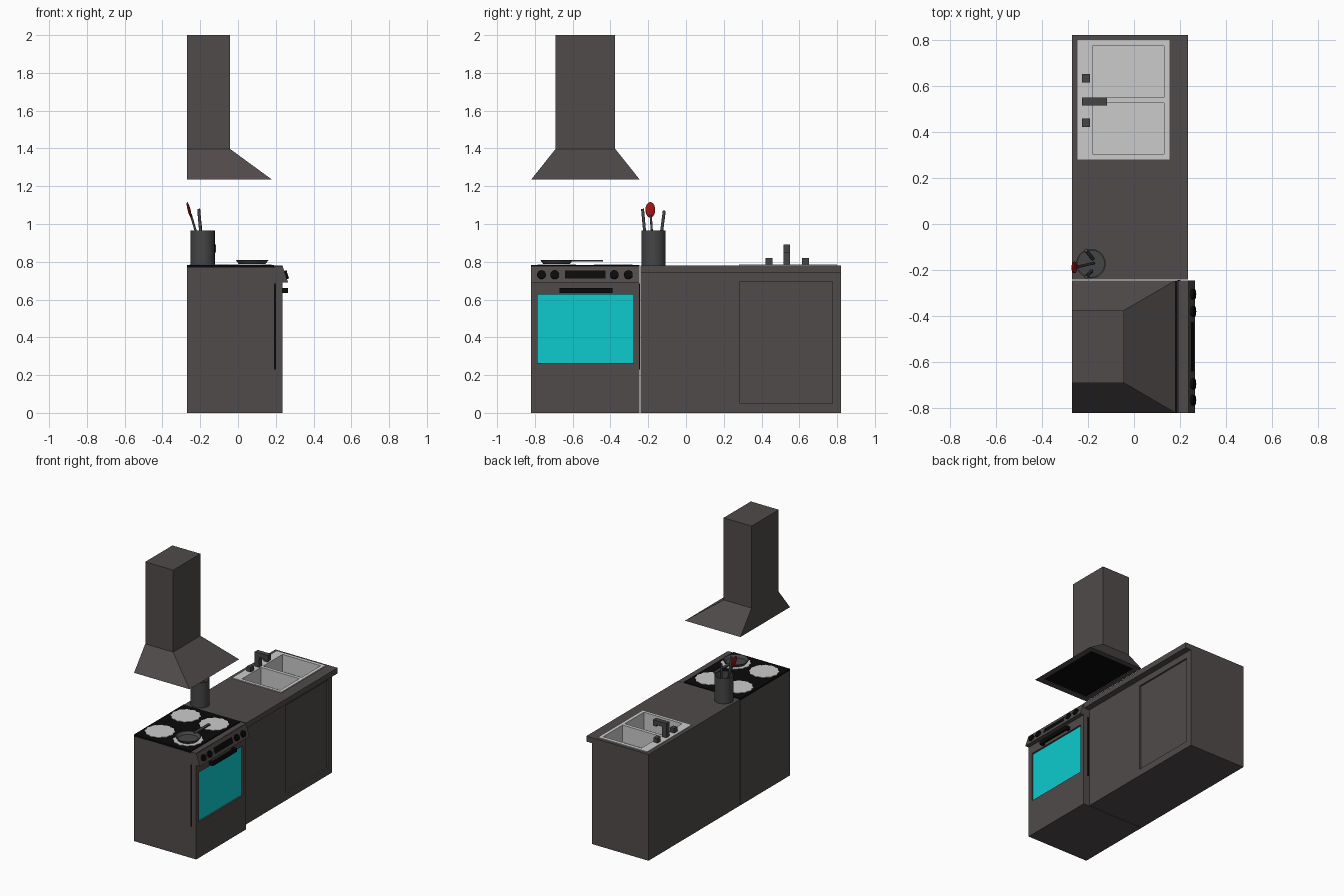
import bpy, bmesh, math
from mathutils import Vector

if "Cube" in bpy.data.objects:
    bpy.data.objects.remove(bpy.data.objects["Cube"])


def mat(name, r, g, b):
    m = bpy.data.materials.new(name)
    m.diffuse_color = (r, g, b, 1)
    m.use_nodes = True
    m.node_tree.nodes["Principled BSDF"].inputs["Base Color"].default_value = m.diffuse_color
    return m


GREY = mat("warm dark grey", 0.08, 0.07, 0.068)
METAL = mat("dark metal", 0.06, 0.06, 0.06)
BLACK = mat("black", 0.003, 0.003, 0.003)
LIGHT = mat("light grey", 0.6, 0.6, 0.6)
CYAN = mat("cyan glass", 0.004, 0.6, 0.62)
RED = mat("red", 0.35, 0.006, 0.006)


def finish(name, bm, m, smooth=False):
    bmesh.ops.recalc_face_normals(bm, faces=bm.faces)
    me = bpy.data.meshes.new(name)
    bm.to_mesh(me)
    bm.free()
    ob = bpy.data.objects.new(name, me)
    bpy.context.collection.objects.link(ob)
    me.materials.append(m)
    if smooth:
        bpy.ops.object.select_all(action='DESELECT')
        ob.select_set(True)
        bpy.context.view_layer.objects.active = ob
        bpy.ops.object.shade_smooth_by_angle(angle=math.radians(35))
    return ob


def box(name, x, y, z, m):
    bm = bmesh.new()
    bmesh.ops.create_cube(bm, size=1)
    for v in bm.verts:
        v.co = [r[0] if c < 0 else r[1] for c, r in zip(v.co, (x, y, z))]
    return finish(name, bm, m)


def cut(ob, x, y, z):
    """Cut a box-shaped hole and bake the result."""
    cutter = box("cutter", x, y, z, ob.data.materials[0])
    cutter.hide_render = True
    mod = ob.modifiers.new("cut", 'BOOLEAN')
    mod.operation, mod.solver, mod.object = 'DIFFERENCE', 'EXACT', cutter
    bpy.context.view_layer.objects.active = ob
    bpy.ops.object.modifier_apply(modifier=mod.name)
    bpy.data.objects.remove(cutter)


def lathe(name, profile, centre, m, n=28):
    """Spin (radius, z) points about a vertical axis."""
    bm = bmesh.new()
    vs = [bm.verts.new((r, 0, z)) for r, z in profile]
    es = [bm.edges.new(p) for p in zip(vs, vs[1:])]
    bmesh.ops.spin(bm, geom=vs + es, cent=(0, 0, 0), axis=(0, 0, 1),
                   angle=math.tau, steps=n, use_duplicate=False)
    bmesh.ops.remove_doubles(bm, verts=bm.verts, dist=1e-5)
    bmesh.ops.translate(bm, verts=bm.verts, vec=centre)
    return finish(name, bm, m, True)


def rod(name, a, b, r, m, n=12):
    a, b = Vector(a), Vector(b)
    bm = bmesh.new()
    bmesh.ops.create_cone(bm, cap_ends=True, segments=n, radius1=r, radius2=r,
                          depth=(b - a).length)
    q = (b - a).to_track_quat('Z', 'Y')
    for v in bm.verts:
        v.co = q @ v.co + (a + b) / 2
    return finish(name, bm, m, True)


# Stove body with recessed oven window
SY = (-0.82, -0.245)
body = box("stove_body", (-0.27, 0.235), SY, (0, 0.77), GREY)
cut(body, (0.22, 0.3), (-0.787, -0.278), (0.263, 0.627))
box("oven_window", (0.215, 0.223), (-0.787, -0.278), (0.263, 0.627), CYAN)
box("cooktop", (-0.27, 0.19), SY, (0.768, 0.783), BLACK)
box("cooktop_front_edge", (0.192, 0.232), SY, (0.765, 0.778), GREY)
for i, y in enumerate(SY):
    box(f"door_gap_{i}", (0.19, 0.2), (y - 0.001, y + 0.001), (0.23, 0.685), BLACK)

# Sloped control panel: profile in x,z extruded along y
bm = bmesh.new()
prof = [(0.225, 0.776), (0.237, 0.776), (0.265, 0.69), (0.225, 0.69)]
f = bm.faces.new([bm.verts.new((x, SY[0], z)) for x, z in prof])
ext = bmesh.ops.extrude_face_region(bm, geom=[f])["geom"]
bmesh.ops.translate(bm, verts=[v for v in ext if isinstance(v, bmesh.types.BMVert)],
                    vec=(0, SY[1] - SY[0], 0))
finish("control_panel", bm, GREY)
normal = Vector((0.086, 0, 0.028)).normalized()


def on_panel(y, z):
    return Vector((0.237 + (0.776 - z) * 0.028 / 0.086, y, z))


for i, y in enumerate((-0.765, -0.695, -0.38, -0.305)):
    p = on_panel(y, 0.73)
    rod(f"knob_{i}", p - normal * 0.005, p + normal * 0.012, 0.023, BLACK, 20)
bm = bmesh.new()
f = bm.faces.new([bm.verts.new(on_panel(y, z) + normal * 0.002) for y, z in
                  ((-0.64, 0.71), (-0.425, 0.71), (-0.425, 0.752), (-0.64, 0.752))])
finish("display", bm, BLACK)

# Oven handle
box("oven_handle", (0.25, 0.265), (-0.67, -0.39), (0.635, 0.662), BLACK)
for i, y in enumerate((-0.67, -0.41)):
    box(f"handle_mount_{i}", (0.23, 0.255), (y, y + 0.02), (0.635, 0.662), BLACK)

# Burners with scalloped rims
for i, (x, y) in enumerate([(x, y) for x in (-0.155, 0.075) for y in (-0.685, -0.385)]):
    bm = bmesh.new()
    bmesh.ops.create_cone(bm, cap_ends=True, segments=48, radius1=0.098,
                          radius2=0.098, depth=0.004)
    for v in bm.verts:
        k = 1 + 0.04 * math.cos(12 * math.atan2(v.co.y, v.co.x))
        v.co = (v.co.x * k + x, v.co.y * k + y, v.co.z + 0.784)
    finish(f"burner_{i}", bm, LIGHT)

# Frying pan
lathe("pan", [(0, 0.787), (0.07, 0.787), (0.087, 0.81), (0.082, 0.81),
              (0.067, 0.792), (0, 0.792)], (0.075, -0.685, 0), METAL)
box("pan_handle", (0.065, 0.085), (-0.61, -0.44), (0.801, 0.81), METAL)

# Range hood: chimney and flared skirt
HY = (-0.69, -0.375)
box("hood_chimney", (-0.27, -0.043), HY, (1.398, 2.0), GREY)
skirt = box("hood_skirt", (-0.27, 0.18), SY, (1.235, 1.398), GREY)
for v in skirt.data.vertices:
    if v.co.z > 1.3:
        v.co.x = min(v.co.x, -0.043)
        v.co.y = HY[0] if v.co.y < -0.5 else HY[1]
cut(skirt, (-0.235, 0.135), (-0.78, -0.285), (1.2, 1.243))
box("hood_filter", (-0.235, 0.135), (-0.78, -0.285), (1.241, 1.246), BLACK)

# Cabinet with recessed door panel, countertop and sink
CY = (-0.24, 0.82)
SINK = (-0.245, 0.155), (0.28, 0.80)
cab = box("cabinet", (-0.27, 0.19), CY, (0, 0.74), GREY)
cut(cab, (0.178, 0.3), (0.285, 0.775), (0.05, 0.695))
cut(cab, *SINK, (0.65, 0.9))
top = box("countertop", (-0.27, 0.235), CY, (0.74, 0.78), GREY)
cut(top, *SINK, (0.6, 0.9))
sink = box("sink", *SINK, (0.65, 0.786), LIGHT)
for y in ((0.303, 0.525), (0.55, 0.773)):
    cut(sink, (-0.18, 0.13), y, (0.66, 0.9))

# Faucet and taps
box("faucet_post", (-0.225, -0.19), (0.515, 0.55), (0.784, 0.892), METAL)
box("faucet_arm", (-0.19, -0.117), (0.515, 0.55), (0.86, 0.892), METAL)
box("faucet_tip", (-0.145, -0.117), (0.515, 0.55), (0.848, 0.86), METAL)
for i, y in enumerate((0.422, 0.615)):
    box(f"tap_{i}", (-0.225, -0.192), (y, y + 0.036), (0.784, 0.82), METAL)

# Utensil jar with contents
lathe("utensil_jar", [(0, 0.78), (0.064, 0.78), (0.064, 0.965), (0.058, 0.965),
                      (0.058, 0.79), (0, 0.79)], (-0.187, -0.172, 0), METAL)
rod("utensil_0", (-0.185, -0.205, 0.8), (-0.208, -0.23, 1.08), 0.008, METAL)
rod("utensil_1", (-0.18, -0.15, 0.8), (-0.208, -0.115, 1.07), 0.008, METAL)
rod("spoon_handle", (-0.175, -0.17, 0.8), (-0.25, -0.187, 1.05), 0.006, METAL)

# Red spoon head: flattened, tilted ball
bm = bmesh.new()
bmesh.ops.create_uvsphere(bm, u_segments=16, v_segments=10, radius=1)
for v in bm.verts:
    x, y, z = v.co
    v.co = (-0.259 + 0.008 * x - 0.01 * z, -0.189 + 0.026 * y, 1.075 + 0.041 * z)
finish("spoon_head", bm, RED, True)
